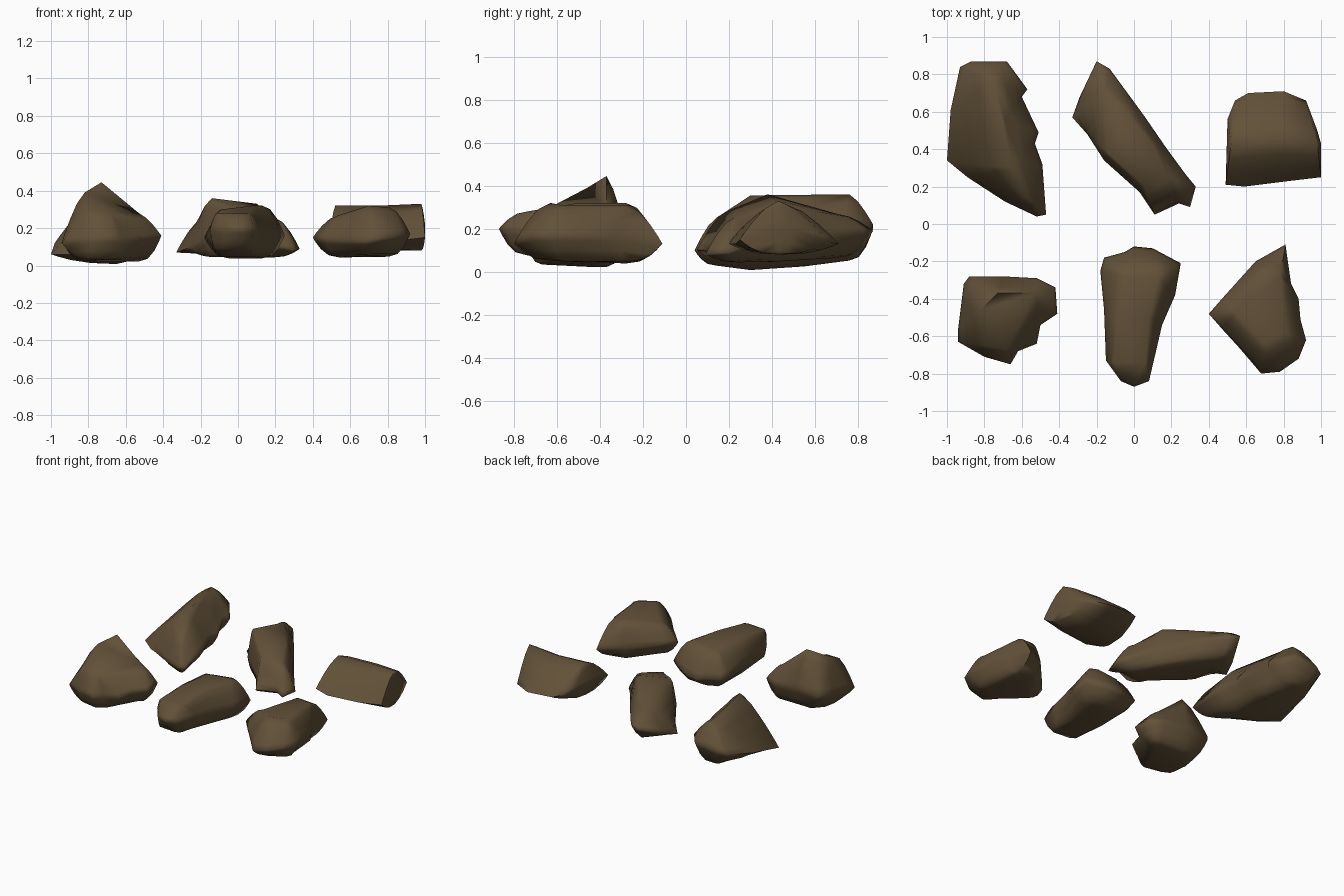
import bpy, bmesh, math
from mathutils import Vector

stone = bpy.data.materials.new("brown_stone")
stone.diffuse_color = (0.122, 0.082, 0.040, 1)


def rock(name, outline, crest, base, bulge):
    """Loft a waist outline up to a crest and down to a keel.

    base = (lowest z, y of the lowest spot, rise per unit of y away from it)"""
    bm = bmesh.new()
    waist = [Vector(p) for p in outline]
    crest = [Vector(p) for p in crest]
    n = len(waist)
    near = [min(crest, key=lambda c: (c.xy - w.xy).length) for w in waist]

    def ring(t, top):
        verts = []
        for w, c in zip(waist, near):
            p = bulge if top else 2.4
            end = c.z if top else base[0] + base[2] * abs(c.y - base[1])
            xy = w.xy.lerp(c.xy, t)
            z = w.z + (end - w.z) * (1 - (1 - t) ** p)
            verts.append(bm.verts.new((xy.x, xy.y, z)))
        return verts

    rings = [ring(t, False) for t in (1, 0.6, 0.3, 0.1)]
    rings += [ring(t, True) for t in (0, 0.12, 0.35, 0.65, 1)]
    for a, b in zip(rings, rings[1:]):
        for i in range(n):
            j = (i + 1) % n
            bm.faces.new((a[i], a[j], b[j], b[i]))
    # Merge the crest and keel, close the flat tops
    bmesh.ops.remove_doubles(bm, verts=bm.verts, dist=0.002)
    bmesh.ops.holes_fill(bm, edges=bm.edges, sides=0)
    bmesh.ops.triangulate(bm, faces=bm.faces)
    bmesh.ops.recalc_face_normals(bm, faces=bm.faces)
    mesh = bpy.data.meshes.new(name)
    bm.to_mesh(mesh)
    bm.free()
    mesh.materials.append(stone)
    obj = bpy.data.objects.new(name, mesh)
    bpy.context.collection.objects.link(obj)
    bpy.ops.object.select_all(action='DESELECT')
    obj.select_set(True)
    bpy.context.view_layer.objects.active = obj
    bpy.ops.object.shade_smooth_by_angle(angle=math.radians(75))


# Long slab, back left
rock("back_left_rock",
     [(-1, .34, .06), (-.98, .61, .12), (-.93, .84, .18), (-.87, .87, .2),
      (-.68, .87, .22), (-.57, .72, .19), (-.6, .68, .18), (-.51, .49, .16),
      (-.53, .43, .16), (-.49, .32, .15), (-.47, .05, .1), (-.52, .04, .1),
      (-.69, .12, .09), (-.89, .25, .06)],
     [(-.75, .76, .36), (-.69, .55, .34), (-.65, .3, .355), (-.57, .14, .25)],
     (.0, .36, .13), 1.4)

# Narrow diagonal rock with a broad top, back middle
rock("back_middle_rock",
     [(-.2, .87, .19), (-.13, .83, .19), (-.02, .68, .18), (.06, .57, .17),
      (.17, .41, .15), (.28, .26, .11), (.33, .2, .09), (.3, .09, .08),
      (.24, .11, .1), (.11, .05, .1), (.03, .17, .13), (-.16, .34, .16),
      (-.25, .48, .1), (-.33, .57, .07), (-.29, .68, .1)],
     [(-.16, .70, .27), (-.02, .57, .3), (.1, .42, .33), (.19, .24, .26),
      (.05, .21, .29), (-.14, .38, .36)],
     (.04, .3, .06), 1.7)

# Wedge with a straight crest, back right
rock("back_right_rock",
     [(.49, .21, .15), (.5, .56, .19), (.54, .66, .16), (.61, .70, .14),
      (.8, .71, .13), (.92, .66, .14), (.98, .5, .2), (1, .43, .22),
      (1, .25, .15), (.83, .23, .13), (.59, .2, .13)],
     [(.52, .43, .32), (.75, .45, .32), (.98, .43, .33)],
     (.08, .45, 0), 1.5)

# Peaked rock with a front shoulder, front left
rock("front_left_rock",
     [(-.94, -.56, .13), (-.92, -.4, .16), (-.91, -.32, .17), (-.88, -.28, .17),
      (-.7, -.28, .18), (-.52, -.29, .17), (-.42, -.34, .16), (-.41, -.48, .16),
      (-.5, -.54, .14), (-.52, -.64, .14), (-.62, -.68, .14), (-.66, -.75, .15),
      (-.8, -.71, .14), (-.94, -.63, .12)],
     [(-.68, -.67, .28), (-.8, -.65, .29), (-.82, -.46, .39),
      (-.73, -.37, .445), (-.53, -.37, .28)],
     (.02, -.4, .05), 1.4)

# Blocky tapered rock, front middle
rock("front_middle_rock",
     [(-.18, -.25, .15), (-.16, -.18, .14), (-.05, -.15, .13), (0, -.12, .12),
      (.1, -.13, .13), (.25, -.21, .16), (.22, -.38, .16), (.15, -.54, .17),
      (.12, -.67, .18), (.08, -.84, .2), (0, -.87, .2), (-.07, -.84, .2),
      (-.15, -.73, .19), (-.16, -.46, .17)],
     [(-.11, -.74, .28), (.06, -.74, .28), (.08, -.5, .32), (.13, -.28, .32),
      (-.05, -.28, .3), (-.09, -.5, .3)],
     (.03, -.35, .12), 2.0)

# Pointed rock, front right
rock("front_right_rock",
     [(.4, -.48, .15), (.47, -.4, .15), (.65, -.2, .15), (.81, -.11, .13),
      (.84, -.32, .17), (.88, -.4, .17), (.89, -.51, .17), (.92, -.62, .17),
      (.88, -.72, .17), (.78, -.79, .15), (.68, -.8, .13), (.57, -.67, .13),
      (.47, -.56, .14)],
     [(.54, -.47, .27), (.67, -.26, .31), (.78, -.28, .31), (.81, -.58, .31),
      (.7, -.63, .32)],
     (.04, -.4, .05), 1.7)
